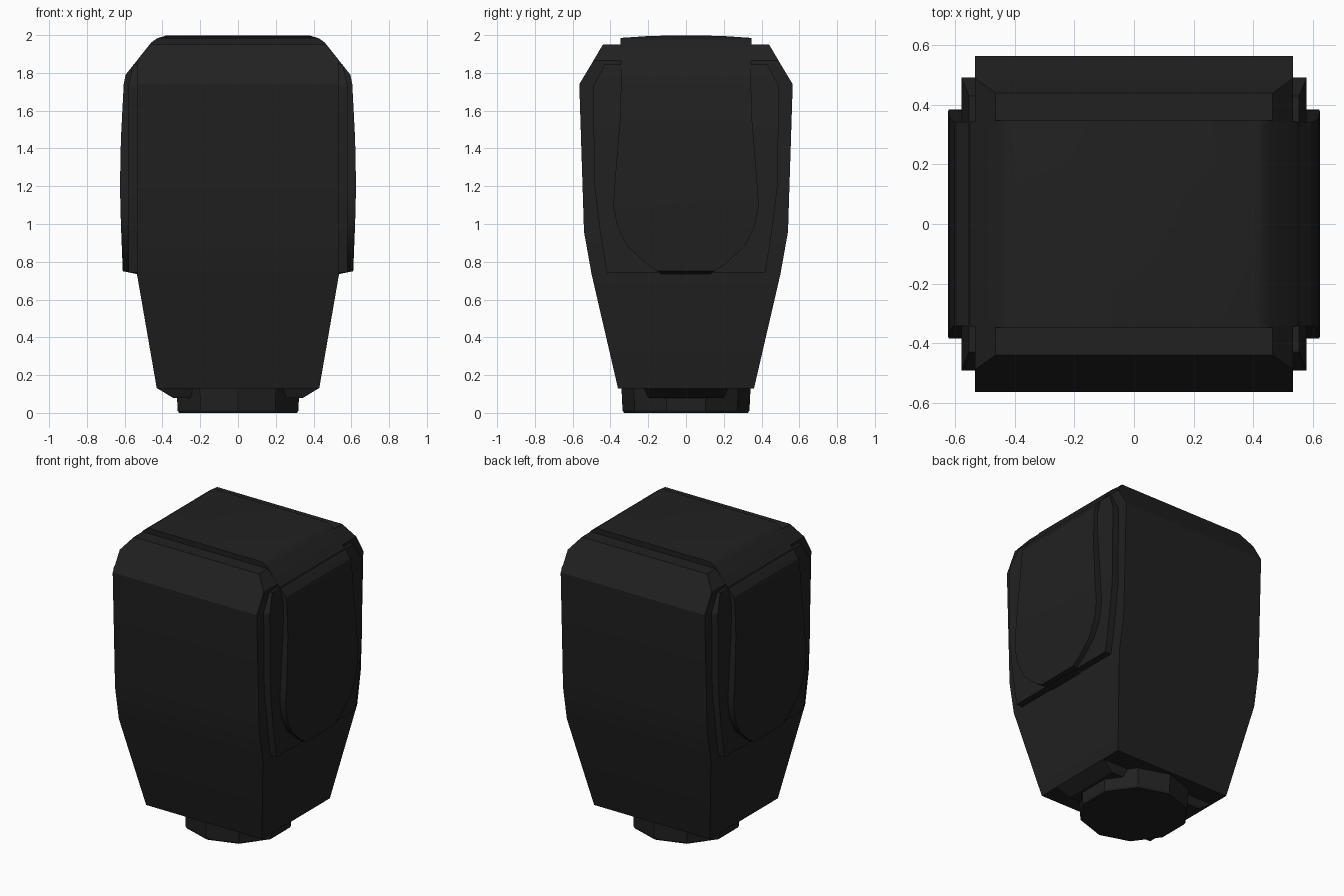
import bpy
import bmesh
from math import radians, sin, cos, tau

if "Cube" in bpy.data.objects:
    bpy.data.objects.remove(bpy.data.objects["Cube"], do_unlink=True)

black = bpy.data.materials.new("matte black")
black.use_nodes = True
colour = (0.015, 0.015, 0.015, 1)
black.diffuse_color = colour
black.node_tree.nodes["Principled BSDF"].inputs["Base Color"].default_value = colour


def loft(name, rings, smooth=True):
    """Join closed rings of points into a capped solid."""
    bm = bmesh.new()
    loops = [[bm.verts.new(p) for p in ring] for ring in rings]
    for low, high in zip(loops, loops[1:]):
        n = len(low)
        for i in range(n):
            j = (i + 1) % n
            bm.faces.new((low[i], low[j], high[j], high[i]))
    bm.faces.new(loops[0][::-1])
    bm.faces.new(loops[-1])
    bmesh.ops.recalc_face_normals(bm, faces=bm.faces)
    mesh = bpy.data.meshes.new(name)
    bm.to_mesh(mesh)
    bm.free()
    mesh.materials.append(black)
    obj = bpy.data.objects.new(name, mesh)
    bpy.context.collection.objects.link(obj)
    if smooth:
        select(obj)
        bpy.ops.object.shade_smooth_by_angle(angle=radians(22))
    return obj


def select(obj):
    bpy.ops.object.select_all(action='DESELECT')
    obj.select_set(True)
    bpy.context.view_layer.objects.active = obj


def box_rings(sections):
    """Rectangles given as half width, half depth, height."""
    return [[(-x, -y, z), (x, -y, z), (x, y, z), (-x, y, z)] for x, y, z in sections]


def mirrored(half):
    """Close a right-hand half outline with its mirror image."""
    return half + [(-a, z) for a, z in reversed(half) if a > 0]


# Main body with tapered foot and chamfered shoulders
loft("body", box_rings([
    (0.43, 0.36, 0.13), (0.535, 0.50, 0.735), (0.535, 0.54, 0.96),
    (0.535, 0.565, 1.74), (0.535, 0.49, 1.865), (0.465, 0.44, 1.95)]))

# Raised step on both sides
loft("side_step", box_rings([
    (0.58, 0.42, 0.742), (0.58, 0.455, 0.96), (0.58, 0.485, 1.2),
    (0.58, 0.492, 1.73), (0.555, 0.43, 1.845)]))

# Outer band running up the sides and over the roof
band_front = mirrored([
    (0.535, 0.735), (0.61, 0.75), (0.62, 1.0), (0.625, 1.2), (0.62, 1.45),
    (0.605, 1.74), (0.595, 1.79), (0.46, 1.96), (0.43, 1.982), (0.38, 1.998)])
band_side = mirrored([
    (0.12, 0.73), (0.21, 0.79), (0.31, 0.88), (0.365, 0.99), (0.385, 1.1),
    (0.375, 1.25), (0.35, 1.55), (0.342, 1.81), (0.348, 1.985),
    (0.2, 1.995), (0, 2.0)])
band = loft("side_and_roof_band", [[(x, y, z) for x, z in band_front] for y in (-0.6, 0.6)], False)
cutter = loft("band_cutter", [[(x, y, z) for y, z in band_side] for x in (-0.8, 0.8)], False)
cutter.hide_render = True
cut = band.modifiers.new("outline", 'BOOLEAN')
cut.operation = 'INTERSECT'
cut.solver = 'EXACT'
cut.object = cutter
select(band)
bpy.ops.object.modifier_apply(modifier=cut.name)
bpy.data.objects.remove(cutter, do_unlink=True)
bpy.ops.object.shade_smooth_by_angle(angle=radians(22))

# Lug plate under the body
loft("base_lugs", box_rings([(0.345, 0.2, 0.08), (0.43, 0.225, 0.132)]))

# Ten-sided neck with a chamfered rim
loft("neck", [[(r * sin(i * tau / 10), r * cos(i * tau / 10), z) for i in range(10)]
              for r, z in ((0.328, 0), (0.336, 0.012), (0.342, 0.14))], False)
